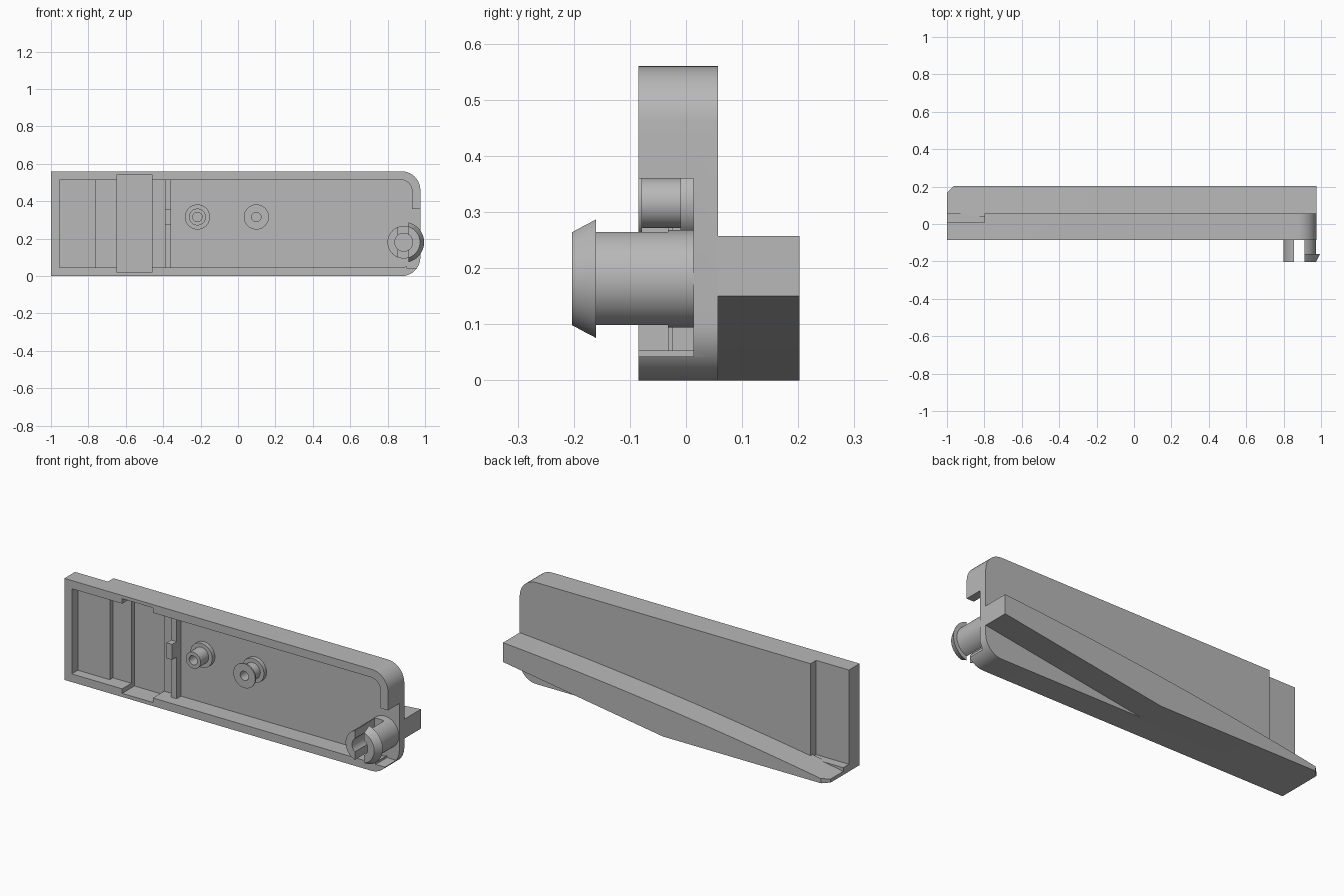
import bpy
import bmesh
import math
from mathutils import Matrix

old = bpy.data.objects.get("Cube")
if old:
    bpy.data.objects.remove(old, do_unlink=True)

grey = bpy.data.materials.new("plain_grey")
grey.diffuse_color = (0.48, 0.48, 0.48, 1)
grey.use_nodes = True
grey.node_tree.nodes["Principled BSDF"].inputs["Base Color"].default_value = (0.48, 0.48, 0.48, 1)


def finish(name, bm):
    bmesh.ops.recalc_face_normals(bm, faces=bm.faces[:])
    mesh = bpy.data.meshes.new(name)
    bm.to_mesh(mesh)
    bm.free()
    mesh.materials.append(grey)
    obj = bpy.data.objects.new(name, mesh)
    bpy.context.collection.objects.link(obj)
    return obj


def prism(name, outline, y0, y1):
    """Extrude an x-z outline along y."""
    bm = bmesh.new()
    face = bm.faces.new([bm.verts.new((x, y0, z)) for x, z in outline])
    ext = bmesh.ops.extrude_face_region(bm, geom=[face])
    verts = [g for g in ext["geom"] if isinstance(g, bmesh.types.BMVert)]
    bmesh.ops.translate(bm, verts=verts, vec=(0, y1 - y0, 0))
    return finish(name, bm)


def box(name, x0, x1, y0, y1, z0, z1):
    return prism(name, [(x0, z0), (x1, z0), (x1, z1), (x0, z1)], y0, y1)


def rod(name, x, z, y0, y1, r0, r1=None, sides=48):
    """Cylinder or cone along y; r0 at y0, r1 at y1."""
    bm = bmesh.new()
    place = Matrix.Translation((x, (y0 + y1) / 2, z)) @ Matrix.Rotation(-math.pi / 2, 4, "X")
    bmesh.ops.create_cone(bm, cap_ends=True, segments=sides, radius1=r0,
                          radius2=r0 if r1 is None else r1, depth=y1 - y0, matrix=place)
    return finish(name, bm)


def combine(obj, other, operation="DIFFERENCE"):
    mod = obj.modifiers.new("cut", "BOOLEAN")
    mod.operation = operation
    mod.solver = "EXACT"
    mod.object = other
    bpy.context.view_layer.objects.active = obj
    bpy.ops.object.modifier_apply(modifier=mod.name)
    bpy.data.objects.remove(other, do_unlink=True)


def rounded_right(x0, x1, z0, z1, r, steps=10):
    """Rectangle with both right corners rounded."""
    pts = [(x0, z0)]
    for cz, start in ((z0 + r, -90), (z1 - r, 0)):
        for i in range(steps + 1):
            a = math.radians(start + 90 * i / steps)
            pts.append((x1 - r + r * math.cos(a), cz + r * math.sin(a)))
    return pts + [(x0, z1)]


FRONT, FLOOR, BACK = -0.085, 0.013, 0.057

# Open tray body
body = prism("tray_body", rounded_right(-1, 0.975, 0, 0.56, 0.1), FRONT, BACK)
combine(body, prism("cavity", rounded_right(-0.955, 0.93, 0.045, 0.515, 0.06), -0.2, FLOOR))
combine(body, box("side_opening", 0.9, 1.1, -0.2, FLOOR, 0.042, 0.36))
# Raised floor steps at the thin end
combine(body, box("high_step", -0.97, -0.76, -0.032, 0.05, 0.03, 0.53), "UNION")
combine(body, box("low_step", -0.77, -0.64, -0.005, 0.05, 0.03, 0.53), "UNION")
# Cross slot and rear recess
combine(body, box("cross_slot", -0.647, -0.46, -0.2, 0.022, 0.02, 0.542))
combine(body, box("rear_recess", -1.1, -0.8, 0.008, 0.2, 0.04, 0.7))

# Tapered ledge along the back, with a gently curved top
top = []
for i in range(25):
    t = i / 24
    top.append((0.975 - 1.975 * t, 0.257 - 0.147 * t - 0.09 * t * t))
ledge = prism("rear_ledge", [(-1, 0), (0, 0), (0.975, 0.15)] + top, 0.04, 0.202)
corner = box("corner_cut", -0.05, 0.05, -0.05, 0.05, -1, 1)
corner.data.transform(Matrix.Translation((-1.018, 0.22, 0)) @ Matrix.Rotation(math.radians(45), 4, "Z"))
combine(ledge, corner)
# Ledge strip below the recess
box("recess_sill", -1, -0.8, 0.0, 0.045, 0, 0.04)

# Cross rib with its middle tab
box("cross_rib", -0.39, -0.357, -0.025, 0.03, 0.03, 0.53)
box("rib_tab", -0.39, -0.357, -0.065, 0.03, 0.275, 0.36)

# Two hollow posts
round_parts = [body, ledge]
for name, x, flanged in (("inner_post", -0.217, False), ("outer_post", 0.098, True)):
    post = rod(name, x, 0.316, FRONT + 0.004, 0.03, 0.045)
    combine(post, rod("foot", x, 0.316, -0.01, 0.03, 0.067), "UNION")
    if flanged:
        combine(post, rod("flange", x, 0.316, FRONT, -0.078, 0.067), "UNION")
    combine(post, rod("bore", x, 0.316, -0.2, FLOOR, 0.025))
    round_parts.append(post)

# Split snap pin with a barb on the outer half
PX, PZ = 0.886, 0.181
pin = rod("snap_pin", PX, PZ, -0.203, 0.03, 0.087)
barb = rod("barb", PX, PZ, -0.203, -0.16, 0.087, 0.109)
combine(barb, box("barb_trim", 0.7, 0.912, -0.3, 0, 0, 0.4))
combine(pin, barb, "UNION")
combine(pin, rod("pin_bore", PX, PZ, -0.3, FLOOR, 0.048))
combine(pin, box("pin_slot", 0.855, 0.912, -0.3, -0.032, 0, 0.4))
round_parts.append(pin)

# Smooth the curved walls, keep edges sharp
bpy.ops.object.select_all(action="DESELECT")
for obj in round_parts:
    obj.select_set(True)
bpy.context.view_layer.objects.active = body
bpy.ops.object.shade_smooth_by_angle(angle=math.radians(30))
